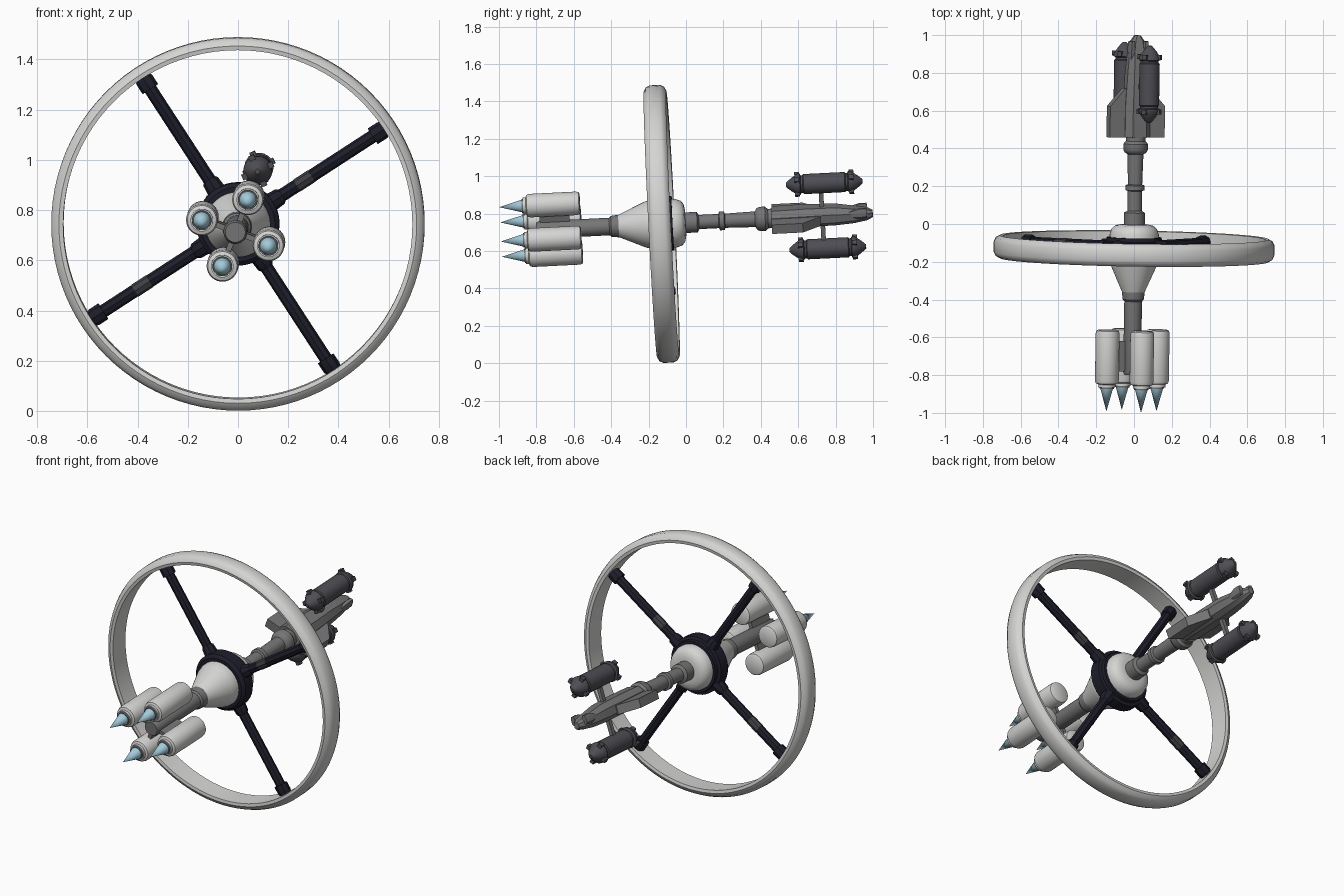
import bpy, bmesh
from math import radians, cos, sin, pi
from mathutils import Matrix, Vector

cube = bpy.data.objects.get("Cube")
if cube:
    bpy.data.objects.remove(cube)


def material(name, rgb):
    m = bpy.data.materials.new(name)
    m.use_nodes = True
    m.diffuse_color = (*rgb, 1)
    m.node_tree.nodes["Principled BSDF"].inputs["Base Color"].default_value = (*rgb, 1)
    return m


WHITE = material("off_white", (0.66, 0.66, 0.65))
GREY = material("mid_grey", (0.18, 0.18, 0.18))
DARK = material("charcoal", (0.075, 0.075, 0.088))
NAVY = material("blue_black", (0.013, 0.013, 0.024))
PANEL = material("panel_grey", (0.05, 0.05, 0.058))
BLUE = material("pale_blue", (0.36, 0.6, 0.7))

# Slightly tilted frame whose Y axis runs along the central shaft
FRAME = (Matrix.Translation((0, -0.13, 0.745))
         @ Matrix.Rotation(-0.016, 4, 'Z') @ Matrix.Rotation(0.05, 4, 'X'))
ROLL = -21


def roll(deg):
    return Matrix.Rotation(-radians(deg), 4, 'Y')


def finish(name, bm, mat, place=Matrix(), angle=35):
    bmesh.ops.remove_doubles(bm, verts=bm.verts, dist=0.0002)
    bmesh.ops.recalc_face_normals(bm, faces=bm.faces)
    me = bpy.data.meshes.new(name)
    bm.to_mesh(me)
    bm.free()
    me.materials.append(mat)
    me.shade_smooth()
    me.set_sharp_from_angle(angle=radians(angle))
    ob = bpy.data.objects.new(name, me)
    ob.matrix_world = FRAME @ place
    bpy.context.scene.collection.objects.link(ob)
    return ob


def lathe(name, profile, mat, place=Matrix(), segs=32, closed=False):
    """Turn (position along Y, radius) points around Y."""
    bm = bmesh.new()
    vs = [bm.verts.new((r, a, 0)) for a, r in profile]
    edges = [bm.edges.new(p) for p in zip(vs, vs[1:])]
    if closed:
        edges.append(bm.edges.new((vs[-1], vs[0])))
    bmesh.ops.spin(bm, geom=vs + edges, cent=(0, 0, 0), axis=(0, 1, 0),
                   angle=2 * pi, steps=segs, use_duplicate=False)
    return finish(name, bm, mat, place)


def loft(name, rings, mat, place=Matrix()):
    """Skin matching rings of points and cap both ends."""
    bm = bmesh.new()
    rows = [[bm.verts.new(p) for p in ring] for ring in rings]
    n = len(rows[0])
    for r0, r1 in zip(rows, rows[1:]):
        for i in range(n):
            j = (i + 1) % n
            bm.faces.new((r0[i], r0[j], r1[j], r1[i]))
    bm.faces.new(rows[0])
    bm.faces.new(rows[-1])
    return finish(name, bm, mat, place)


def box(name, size, centre, mat, place):
    bm = bmesh.new()
    bmesh.ops.create_cube(bm, size=1)
    bmesh.ops.scale(bm, vec=size, verts=bm.verts)
    bmesh.ops.translate(bm, vec=centre, verts=bm.verts)
    return finish(name, bm, mat, place)


# Habitat ring
lathe("habitat_ring", [(-0.057, 0.695), (0.057, 0.695), (0.06, 0.712), (0.048, 0.733),
                       (0.028, 0.743), (-0.028, 0.743), (-0.048, 0.733), (-0.06, 0.712)],
      WHITE, segs=96, closed=True)

# Central hub and its dark collar
lathe("hub", [(-0.23, 0), (-0.23, 0.06), (-0.09, 0.122), (-0.06, 0.13), (0.075, 0.13),
              (0.105, 0.12), (0.122, 0.1), (0.128, 0.07), (0.128, 0)], WHITE, segs=40)
lathe("hub_collar", [(-0.045, 0.12), (-0.045, 0.148), (-0.03, 0.165), (0.035, 0.165),
                     (0.04, 0.148), (0.06, 0.145), (0.06, 0.12)], NAVY, segs=40)

# Four spokes with end sockets, two of them carrying lighter panels
for i in range(4):
    place = (Matrix.Translation((0, 0.01, 0)) @ roll(33 + 90 * i)
             @ Matrix.Rotation(-pi / 2, 4, 'Z'))
    lathe(f"spoke_{i + 1}", [(0.13, 0), (0.13, 0.04), (0.2, 0.034), (0.21, 0.026),
                             (0.64, 0.026), (0.64, 0.037), (0.685, 0.037),
                             (0.7, 0.03), (0.7, 0)], NAVY, place, segs=8)
    if i % 2 == 0:
        start = 0.28 if i == 0 else 0.42
        lathe(f"spoke_panel_{i + 1}", [(start, 0.02), (start, 0.0275),
                                       (start + 0.07, 0.0275), (start + 0.07, 0.02)],
              PANEL, place, segs=8)

# Shafts
lathe("front_shaft", [(-0.67, 0), (-0.67, 0.04), (-0.655, 0.047), (-0.28, 0.047),
                      (-0.27, 0.056), (-0.235, 0.06), (-0.22, 0.06), (-0.22, 0)], GREY)
lathe("rear_shaft", [(0.12, 0), (0.12, 0.055), (0.19, 0.055), (0.2, 0.038), (0.305, 0.038),
                     (0.31, 0.05), (0.335, 0.05), (0.34, 0.038), (0.5, 0.042),
                     (0.51, 0.058), (0.525, 0.065), (0.555, 0.065), (0.57, 0.052),
                     (0.6, 0.052), (0.6, 0)], GREY)

# Cluster of four engines on radial struts
for i in range(4):
    turn = roll(ROLL + 90 * i)
    place = turn @ Matrix.Translation((0.142, 0, 0))
    lathe(f"engine_{i + 1}", [(-0.43, 0), (-0.43, 0.05), (-0.436, 0.06), (-0.45, 0.063),
                              (-0.7, 0.063), (-0.715, 0.058), (-0.72, 0.045),
                              (-0.735, 0.045), (-0.735, 0)], WHITE, place)
    lathe(f"nozzle_collar_{i + 1}", [(-0.73, 0), (-0.73, 0.04), (-0.742, 0.038),
                                     (-0.742, 0)], GREY, place)
    lathe(f"nozzle_cone_{i + 1}", [(-0.74, 0), (-0.74, 0.034), (-0.863, 0)], BLUE, place, 24)
    box(f"engine_strut_{i + 1}", (0.1, 0.16, 0.022), (0.07, -0.57, 0), GREY, turn)

# Docked shuttle: hull, delta wing and nose cheeks
SHIP = roll(ROLL)


def octagon(a, hw, top, bottom):
    half = [(hw, 0.45), (hw * 0.55, 1)]
    pts = [(x, t * top) for x, t in half] + [(-x, t * top) for x, t in half[::-1]]
    pts += [(-x, -t * bottom) for x, t in half] + [(x, -t * bottom) for x, t in half[::-1]]
    return [(x, a, z) for x, z in pts]


loft("shuttle_hull", [octagon(*s) for s in (
    (0.59, 0.07, 0.055, 0.04), (0.76, 0.07, 0.058, 0.045), (0.93, 0.06, 0.055, 0.045),
    (1.03, 0.05, 0.04, 0.04), (1.1, 0.036, 0.03, 0.03), (1.13, 0.016, 0.018, 0.018))],
    GREY, SHIP)
outline = [(0.155, 0.59), (0.155, 0.755), (0.07, 0.85)]
outline += [(-x, a) for x, a in outline[::-1]]
loft("shuttle_wing", [[(x, a, z) for x, a in outline] for z in (-0.03, 0.022)], GREY, SHIP)
for side, label in ((1, "left"), (-1, "right")):
    loft(f"{label}_nose_cheek", [octagon(*s) for s in (
        (0.97, 0.008, 0.01, 0.01), (1.06, 0.018, 0.035, 0.02), (1.1, 0.014, 0.035, 0.015))],
        GREY, SHIP @ Matrix.Translation((0.038 * side, 0, 0.01)))

# Two cargo pods above and below the shuttle, with thruster blocks
half = [(0.0, 0.054), (0.11, 0.054), (0.115, 0.048), (0.125, 0.048), (0.13, 0.058),
        (0.142, 0.058), (0.175, 0.036), (0.195, 0.02), (0.205, 0.01), (0.205, 0)]
pod_profile = [(-a, r) for a, r in half[:0:-1]] + half
for side, label in ((1, "upper"), (-1, "lower")):
    place = SHIP @ Matrix.Translation((0, 0.88, 0.187 * side))
    lathe(f"{label}_pod", pod_profile, DARK, place, segs=24)
    box(f"{label}_pod_strut", (0.022, 0.024, 0.12), (0, 0.86, 0.095 * side), GREY, SHIP)
    for end in (1, -1):
        for k in range(4):
            box(f"{label}_pod_thruster", (0.022, 0.026, 0.024), (0.056, 0.145 * end, 0),
                DARK, place @ roll(45 + 90 * k))
